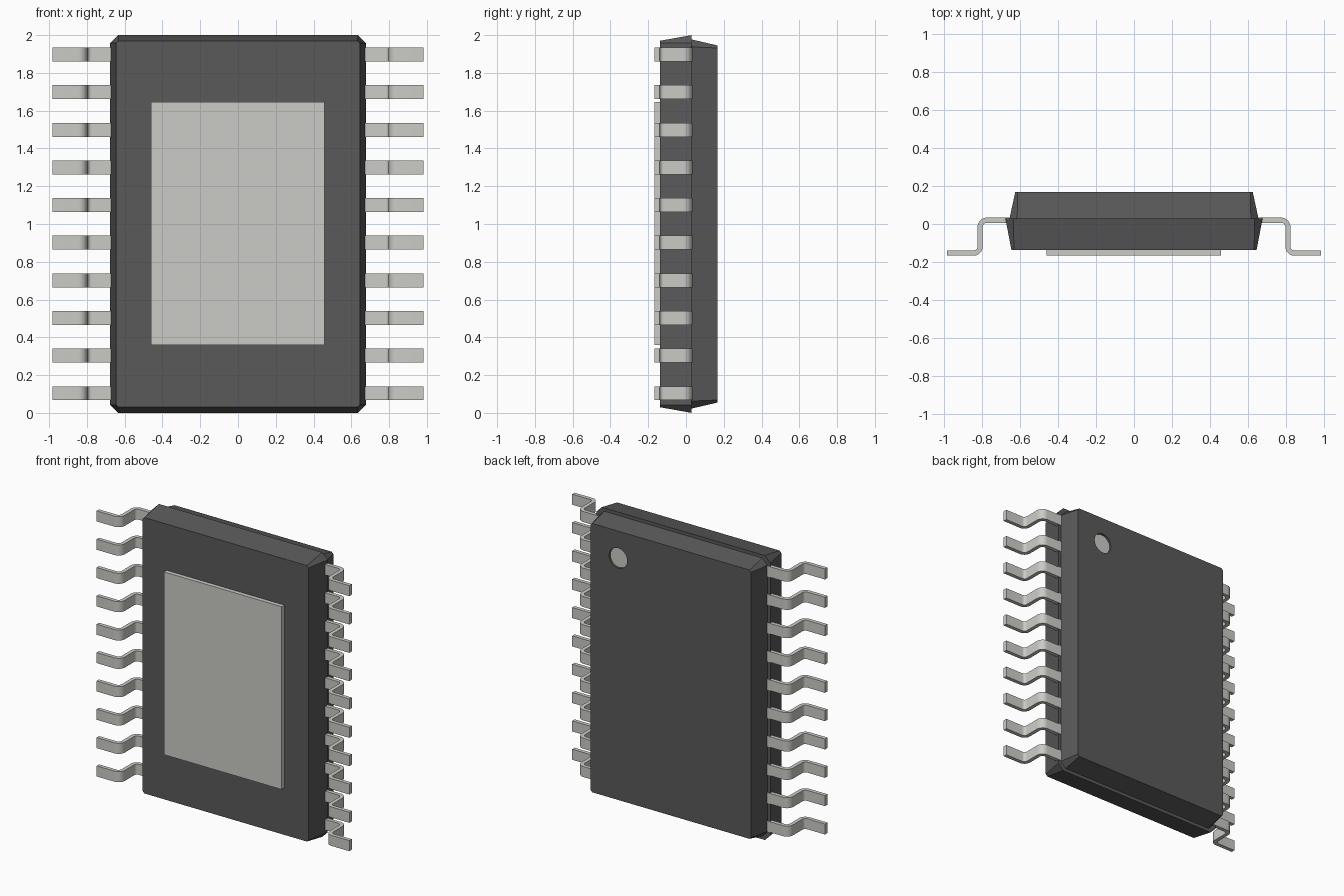
import bpy, bmesh, math

if "Cube" in bpy.data.objects:
    bpy.data.objects.remove(bpy.data.objects["Cube"])

def material(name, rgb):
    m = bpy.data.materials.new(name)
    m.diffuse_color = (*rgb, 1)
    m.use_nodes = True
    m.node_tree.nodes["Principled BSDF"].inputs["Base Color"].default_value = m.diffuse_color
    return m

DARK = material("moulded_plastic", (0.10, 0.10, 0.10))
METAL = material("tinned_metal", (0.60, 0.60, 0.565))

def make_object(name, bm, mat):
    bmesh.ops.recalc_face_normals(bm, faces=bm.faces)
    me = bpy.data.meshes.new(name)
    bm.to_mesh(me)
    bm.free()
    me.materials.append(mat)
    ob = bpy.data.objects.new(name, me)
    bpy.context.collection.objects.link(ob)
    return ob

def loft(name, rings, mat):
    """Join equal-sized rings of points and cap both ends."""
    bm = bmesh.new()
    vs = [[bm.verts.new(p) for p in r] for r in rings]
    n = len(vs[0])
    for a, b in zip(vs, vs[1:]):
        for i in range(n):
            j = (i + 1) % n
            bm.faces.new((a[i], a[j], b[j], b[i]))
    bm.faces.new(vs[0])
    bm.faces.new(vs[-1])
    return make_object(name, bm, mat)

def octagon(hx, hz, c, y):
    """Rectangle with clipped corners, centred on z = 1."""
    pts = [(hx, hz - c), (hx - c, hz), (c - hx, hz), (-hx, hz - c),
           (-hx, c - hz), (c - hx, -hz), (hx - c, -hz), (hx, c - hz)]
    return [(x, y, 1 + z) for x, z in pts]

# Body: two tapered halves meeting at a stepped parting line
loft("body_front", [octagon(0.645, 0.97, 0.013, -0.138), octagon(0.677, 1.0, 0.042, 0.03)], DARK)
back = loft("body_back", [octagon(0.655, 0.977, 0.04, 0.03), octagon(0.625, 0.945, 0.013, 0.168)], DARK)

# Round marker recess near one corner of the back face
def disc(name, y0, y1, r):
    ring = [(0.41 + r * math.cos(a), 1.755 + r * math.sin(a))
            for a in (math.tau * i / 48 for i in range(48))]
    return loft(name, [[(x, y, z) for x, z in ring] for y in (y0, y1)], METAL)

cutter = disc("recess_cutter", 0.14, 0.2, 0.07)
cutter.hide_render = True
cutter.hide_viewport = True
cut = back.modifiers.new("recess", "BOOLEAN")
cut.object = cutter
cut.solver = "EXACT"
disc("marker_disc", 0.138, 0.155, 0.0695)

# Exposed thermal pad on the front
loft("thermal_pad", [[(x, y, z) for x, z in ((-0.46, 0.36), (0.457, 0.36), (0.457, 1.645), (-0.46, 1.645))]
                     for y in (-0.167, -0.13)], METAL)

# Gull-wing lead: strip profile in x-y, bent through two rounded corners
T, LEG, TOP, FOOT, R = 0.0135, 0.81, 0.02, -0.1535, 0.035

def side(s):
    """Profile edge offset by s from the centre line."""
    pts = [(0.62, TOP + s)]
    for i in range(9):
        a = math.radians(90 - 90 * i / 8)
        pts.append((LEG - R + (R + s) * math.cos(a), TOP - R + (R + s) * math.sin(a)))
    for i in range(9):
        a = math.radians(180 + 90 * i / 8)
        pts.append((LEG + R + (R - s) * math.cos(a), FOOT + R + (R - s) * math.sin(a)))
    return pts + [(0.983, FOOT + s)]

profile = side(T) + side(-T)[::-1]

for sign, label in ((1, "right"), (-1, "left")):
    for k in range(10):
        z = 0.104 + 0.1992 * k
        lead = loft(f"lead_{label}_{k + 1}",
                    [[(sign * x, y, z + dz) for x, y in profile] for dz in (-0.037, 0.037)], METAL)
        bpy.ops.object.select_all(action="DESELECT")
        lead.select_set(True)
        bpy.context.view_layer.objects.active = lead
        bpy.ops.object.shade_smooth_by_angle(angle=math.radians(30))
